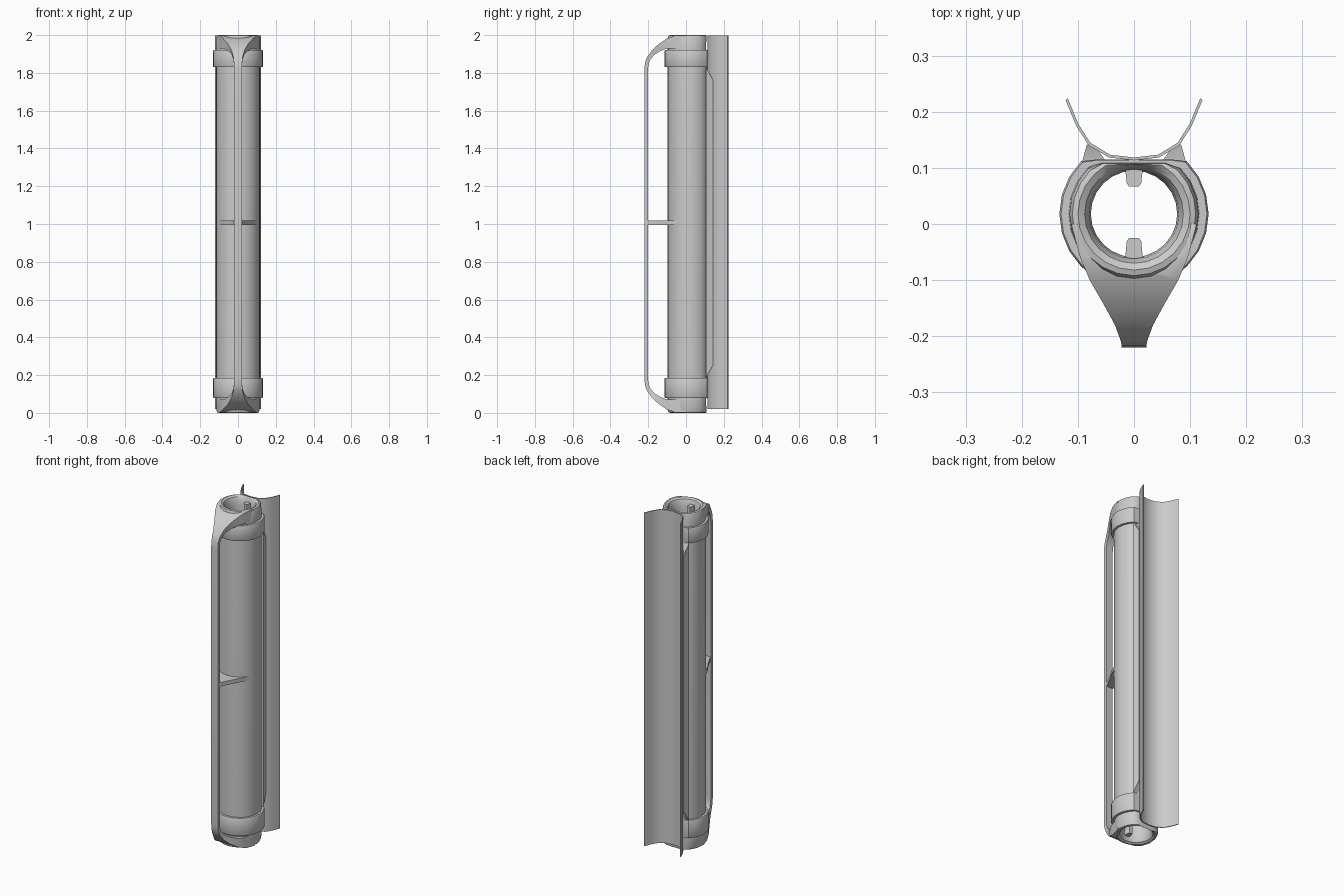
import bpy, bmesh, math

if "Cube" in bpy.data.objects:
    bpy.data.objects.remove(bpy.data.objects["Cube"])

CY = 0.018   # centre of the bore in y
SEG = 24


def finish(name, bm, angle=35, bevel=0.0):
    bmesh.ops.recalc_face_normals(bm, faces=bm.faces[:])
    me = bpy.data.meshes.new(name)
    bm.to_mesh(me)
    bm.free()
    ob = bpy.data.objects.new(name, me)
    bpy.context.collection.objects.link(ob)
    bpy.ops.object.select_all(action='DESELECT')
    ob.select_set(True)
    bpy.context.view_layer.objects.active = ob
    if bevel:
        mod = ob.modifiers.new("bevel", 'BEVEL')
        mod.width, mod.segments = bevel, 2
        bpy.ops.object.modifier_apply(modifier=mod.name)
    bpy.ops.object.shade_smooth_by_angle(angle=math.radians(angle))
    return ob


def loft(name, rings, closed=False, **kw):
    """Skin a list of equal-length point rings."""
    bm = bmesh.new()
    vs = [[bm.verts.new(p) for p in r] for r in rings]
    n, m = len(vs[0]), len(vs)
    for i in range(m if closed else m - 1):
        a, b = vs[i], vs[(i + 1) % m]
        for j in range(n):
            k = (j + 1) % n
            bm.faces.new((a[j], a[k], b[k], b[j]))
    if not closed:
        bm.faces.new(vs[0])
        bm.faces.new(vs[-1])
    return finish(name, bm, **kw)


def ring(r, z, back=1.0):
    """Circle around the bore, flattened at the back."""
    return [(r * math.cos(2 * math.pi * i / SEG),
             min(CY + r * math.sin(2 * math.pi * i / SEG), back), z) for i in range(SEG)]


def prism(name, pts, z0, z1, **kw):
    return loft(name, [[(x, y, z) for x, y in pts] for z in (z0, z1)], **kw)


# hollow tube with rounded rims and flattened back
half = [(0.117, 1.90, 0.113), (0.116, 1.93, 0.106), (0.115, 1.985, 0.108), (0.110, 1.997, 0.108),
        (0.100, 2.0, 0.106), (0.088, 1.993, 1), (0.080, 1.975, 1), (0.077, 1.94, 1)]
prof = half + [(r, 2 - z, b) for r, z, b in reversed(half)]
loft("tube", [ring(*p) for p in prof], closed=True)

# collars at both ends
for name, z0, z1 in (("upper_collar", 1.83, 1.92), ("lower_collar", 0.08, 0.185)):
    loft(name, [ring(0.10, z0, 0.10), ring(0.130, z0, 0.114), ring(0.133, z0 + 0.006, 0.115),
                ring(0.133, z1 - 0.006, 0.115), ring(0.130, z1, 0.114), ring(0.10, z1, 0.10)],
         closed=True)

# front handle: flat bar flaring into the end caps (outer y, z, inner y, z, half width)
sec = [(0.0, 1.999, 0.0, 1.93, 0.112), (-0.06, 1.997, -0.06, 1.93, 0.096),
       (-0.10, 1.982, -0.10, 1.93, 0.079), (-0.145, 1.953, -0.135, 1.916, 0.053),
       (-0.18, 1.920, -0.166, 1.897, 0.034), (-0.207, 1.882, -0.190, 1.870, 0.024),
       (-0.217, 1.855, -0.198, 1.85, 0.022), (-0.22, 1.82, -0.201, 1.82, 0.022)]
sec += [(a, 2 - b, c, 2 - d, w) for a, b, c, d, w in reversed(sec)]
handle = loft("front_handle", [[(-w, a, b), (w, a, b), (w, c, d), (-w, c, d)]
                               for a, b, c, d, w in sec])

# keep the bore open through the flared caps
bore = [(0.13, 2.03), (0.100, 2.0), (0.088, 1.99), (0.081, 1.96)]
bore += [(r, 2 - z) for r, z in reversed(bore)]
cutter = loft("bore_cutter", [ring(*p) for p in bore])
cutter.hide_render = True
cutter.hide_viewport = False
mod = handle.modifiers.new("bore", 'BOOLEAN')
mod.operation, mod.object, mod.solver = 'DIFFERENCE', cutter, 'EXACT'
bpy.context.view_layer.objects.active = handle
bpy.ops.object.modifier_apply(modifier=mod.name)
bpy.data.objects.remove(cutter)

# middle web joining the handle to the tube
side = [(0.018, -0.206), (0.03, -0.178), (0.055, -0.13), (0.085, -0.08), (0.113, -0.01)]
arc = [(0.1 * math.cos(t), CY + 0.1 * math.sin(t))
       for t in (math.radians(-20 - 14 * i) for i in range(11))]
prism("middle_web", side + arc + [(-x, y) for x, y in reversed(side)], 0.995, 1.018)

# guide keys inside the bore
for name, y0, y1 in (("back_key", 0.102, 0.067), ("front_key", -0.066, -0.025)):
    s = 0.006 if y1 > y0 else -0.006
    prism(name, [(-0.016, y0), (0.016, y0), (0.013, y1 - s), (0.009, y1),
                 (-0.009, y1), (-0.013, y1 - s)], 0.03, 1.97)

# tapered rear ribs carrying the curved plate
for name, s in (("right_rib", 1), ("left_rib", -1)):
    base = [(0.045, 0.105), (0.094, 0.105)]
    tip = [(0.084, 0.142), (0.070, 0.139)]
    loft(name, [[(s * x, y, z) for (x, y), z in zip(base + tip, zs)]
                for zs in ((0.185, 0.185, 0.25, 0.25), (1.83, 1.83, 1.765, 1.765))])

# curved rear plate
curve = [(0.0, 0.1185), (0.043, 0.1235), (0.078, 0.145), (0.099, 0.178), (0.118, 0.224)]
curve = [(-x, y) for x, y in reversed(curve[1:])] + curve
inner = [(x * 1.035, y - 0.005) if abs(x) < 0.09 else (x + math.copysign(0.004, x), y - 0.003)
         for x, y in curve]
prism("rear_plate", curve + inner[::-1], 0.02, 1.998, angle=40)
